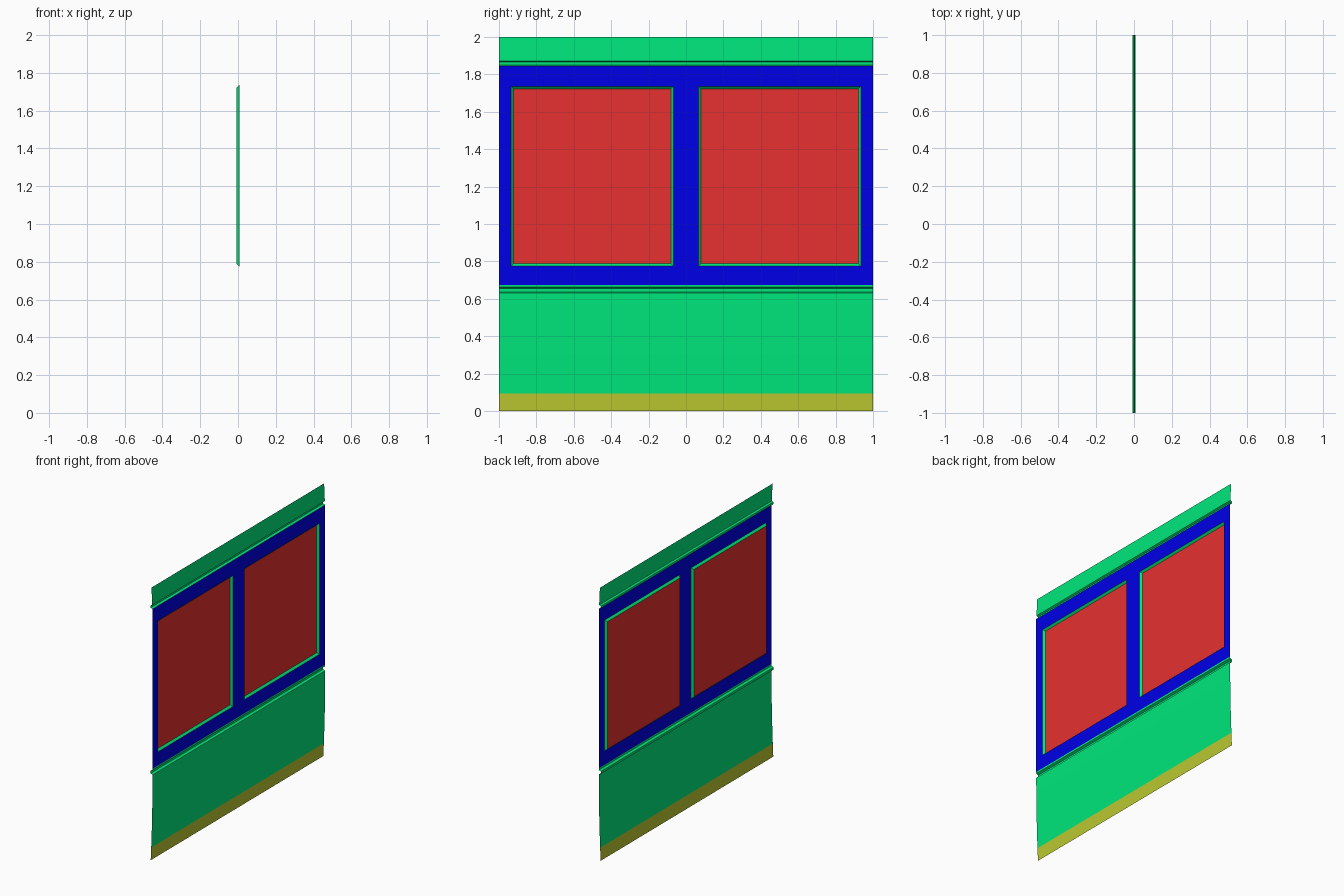
import bpy, math

if "Cube" in bpy.data.objects:
    bpy.data.objects.remove(bpy.data.objects["Cube"])


def material(name, rgb):
    m = bpy.data.materials.new(name)
    m.diffuse_color = (*rgb, 1)
    m.use_nodes = True
    m.node_tree.nodes["Principled BSDF"].inputs["Base Color"].default_value = m.diffuse_color
    return m


GREEN = material("green_paint", (0.0, 0.8, 0.2))
BLUE = material("blue_paint", (0.0, 0.0, 0.8))
RED = material("red_pane", (0.8, 0.03, 0.03))
YELLOW = material("yellow_paint", (0.5, 0.58, 0.03))


def sheet(name, verts, faces, mat):
    me = bpy.data.meshes.new(name)
    me.from_pydata(verts, [], faces)
    me.materials.append(mat)
    ob = bpy.data.objects.new(name, me)
    bpy.context.collection.objects.link(ob)
    me.shade_smooth()
    me.set_sharp_from_angle(angle=math.radians(25))
    return ob


def extrude_profile(name, profile, mat):
    """Sweep an (x, z) profile, listed bottom to top, along the wall's length."""
    verts = [(x, y, z) for x, z in profile for y in (-1, 1)]
    faces = [(2*i, 2*i + 1, 2*i + 3, 2*i + 2) for i in range(len(profile) - 1)]
    return sheet(name, verts, faces, mat)


FACE, BACK = 0.007, -0.009   # outer skin and groove / pane depth


def curve_x(z):
    return FACE - 0.015 * ((0.63 - z) / 0.63) ** 2


# Curved lower skin: yellow sill strip, then green panel with a groove on top
extrude_profile("sill_strip", [(curve_x(z), z) for z in (0, 0.03, 0.065, 0.095)], YELLOW)
steps = [0.095 + (0.63 - 0.095) * i / 10 for i in range(11)]
extrude_profile("lower_panel", [(curve_x(z), z) for z in steps] + [
    (BACK, 0.637), (BACK, 0.655), (FACE, 0.662), (FACE, 0.675)], GREEN)

# Upper green panel with groove, leaning slightly inward
extrude_profile("upper_panel", [(FACE, 1.845), (BACK, 1.851), (BACK, 1.866),
                                (0.004, 1.872), (0.002, 1.93), (-0.002, 2.0)], GREEN)

# Blue window band: a grid of cells with two left open
ys = [-1, -0.935, -0.067, 0.067, 0.935, 1]
zs = [0.675, 0.775, 1.735, 1.845]
n = len(ys)
cells = [(j*n + i, j*n + i + 1, (j + 1)*n + i + 1, (j + 1)*n + i)
         for j in range(3) for i in range(5) if not (j == 1 and i in (1, 3))]
sheet("window_band", [(FACE, y, z) for z in zs for y in ys], cells, BLUE)


# Windows: sloping recessed frame and a flat pane
def rect(x, y0, y1, z0, z1):
    return [(x, y0, z0), (x, y1, z0), (x, y1, z1), (x, y0, z1)]


for side, i in (("left", 1), ("right", 3)):
    y0, y1, z0, z1, w = ys[i], ys[i + 1], zs[1], zs[2], 0.013
    outer = rect(FACE, y0, y1, z0, z1)
    inner = rect(-0.007, y0 + w, y1 - w, z0 + w, z1 - w)
    ring = [(k, (k + 1) % 4, 4 + (k + 1) % 4, 4 + k) for k in range(4)]
    sheet(f"window_frame_{side}", outer + inner, ring, GREEN)
    sheet(f"window_pane_{side}", inner, [(0, 1, 2, 3)], RED)
